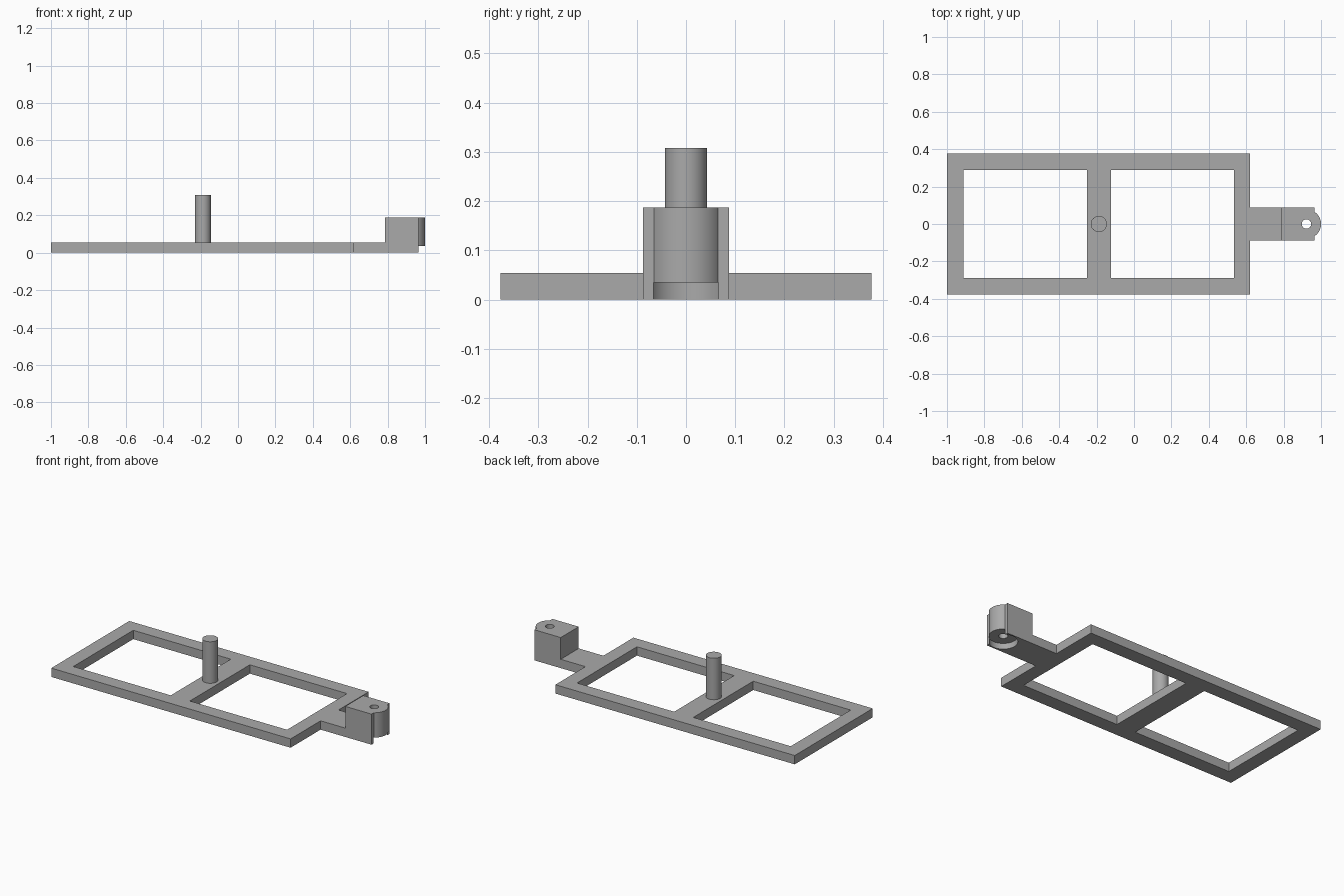
import bpy
import bmesh
import math
from mathutils import Matrix, Vector

default = bpy.data.objects.get("Cube")
if default:
    bpy.data.objects.remove(default, do_unlink=True)

THICK = 0.054          # plate thickness
BLOCK_TOP = 0.187      # top of the hinge block
PIN_X = 0.922          # hinge axis
NOSE_R = 0.078

grey = bpy.data.materials.new("plain grey")
grey.use_nodes = True
COLOUR = (0.40, 0.40, 0.40, 1)
grey.diffuse_color = COLOUR
grey.node_tree.nodes["Principled BSDF"].inputs["Base Color"].default_value = COLOUR


def finish(name, bm):
    bmesh.ops.recalc_face_normals(bm, faces=bm.faces[:])
    mesh = bpy.data.meshes.new(name)
    bm.to_mesh(mesh)
    bm.free()
    mesh.materials.append(grey)
    obj = bpy.data.objects.new(name, mesh)
    bpy.context.collection.objects.link(obj)
    return obj


def box(name, x0, x1, half_y, z0, z1):
    bm = bmesh.new()
    size = Matrix.Diagonal((x1 - x0, 2 * half_y, z1 - z0, 1))
    centre = Matrix.Translation(((x0 + x1) / 2, 0, (z0 + z1) / 2))
    bmesh.ops.create_cube(bm, size=1, matrix=centre @ size)
    return finish(name, bm)


def cylinder(name, x, radius, z0, z1):
    bm = bmesh.new()
    bmesh.ops.create_cone(bm, cap_ends=True, segments=64, radius1=radius, radius2=radius,
                          depth=z1 - z0, matrix=Matrix.Translation((x, 0, (z0 + z1) / 2)))
    return finish(name, bm)


def side_profile(name, points, half_y):
    bm = bmesh.new()
    face = bm.faces.new([bm.verts.new((x, -half_y, z)) for x, z in points])
    extruded = bmesh.ops.extrude_face_region(bm, geom=[face])
    moved = [v for v in extruded["geom"] if isinstance(v, bmesh.types.BMVert)]
    bmesh.ops.translate(bm, verts=moved, vec=Vector((0, 2 * half_y, 0)))
    return finish(name, bm)


def combine(target, tool, operation):
    mod = target.modifiers.new(operation.lower(), "BOOLEAN")
    mod.object, mod.operation, mod.solver = tool, operation, "EXACT"
    bpy.context.view_layer.objects.active = target
    bpy.ops.object.modifier_apply(modifier=mod.name)
    bpy.data.objects.remove(tool, do_unlink=True)


def smooth(obj):
    bpy.ops.object.select_all(action="DESELECT")
    obj.select_set(True)
    bpy.context.view_layer.objects.active = obj
    bpy.ops.object.shade_smooth_by_angle(angle=math.radians(30))


# Flat frame with two rectangular windows
frame = box("frame", -1, 0.62, 0.377, 0, THICK)
for x0, x1 in ((-0.912, -0.252), (-0.123, 0.535)):
    combine(frame, box("window_cutter", x0, x1, 0.29, -0.1, 0.2), "DIFFERENCE")

# Upright post on the crossbar
post = cylinder("post", -0.188, 0.043, THICK, 0.308)
smooth(post)

# Arm rising into the hinge block, with a rounded nose
hinge = side_profile("hinge_arm", [(0.62, 0), (0.965, 0), (0.965, BLOCK_TOP),
                                   (0.787, BLOCK_TOP), (0.787, THICK), (0.62, THICK)], 0.087)
combine(hinge, cylinder("nose", PIN_X, NOSE_R, 0, BLOCK_TOP), "UNION")

# Round recess underneath, and the pin hole through the block
combine(hinge, cylinder("recess_cutter", PIN_X, NOSE_R + 0.001, -0.1, 0.035), "DIFFERENCE")
combine(hinge, cylinder("pin_hole_cutter", PIN_X, 0.025, -0.1, 0.4), "DIFFERENCE")
smooth(hinge)
